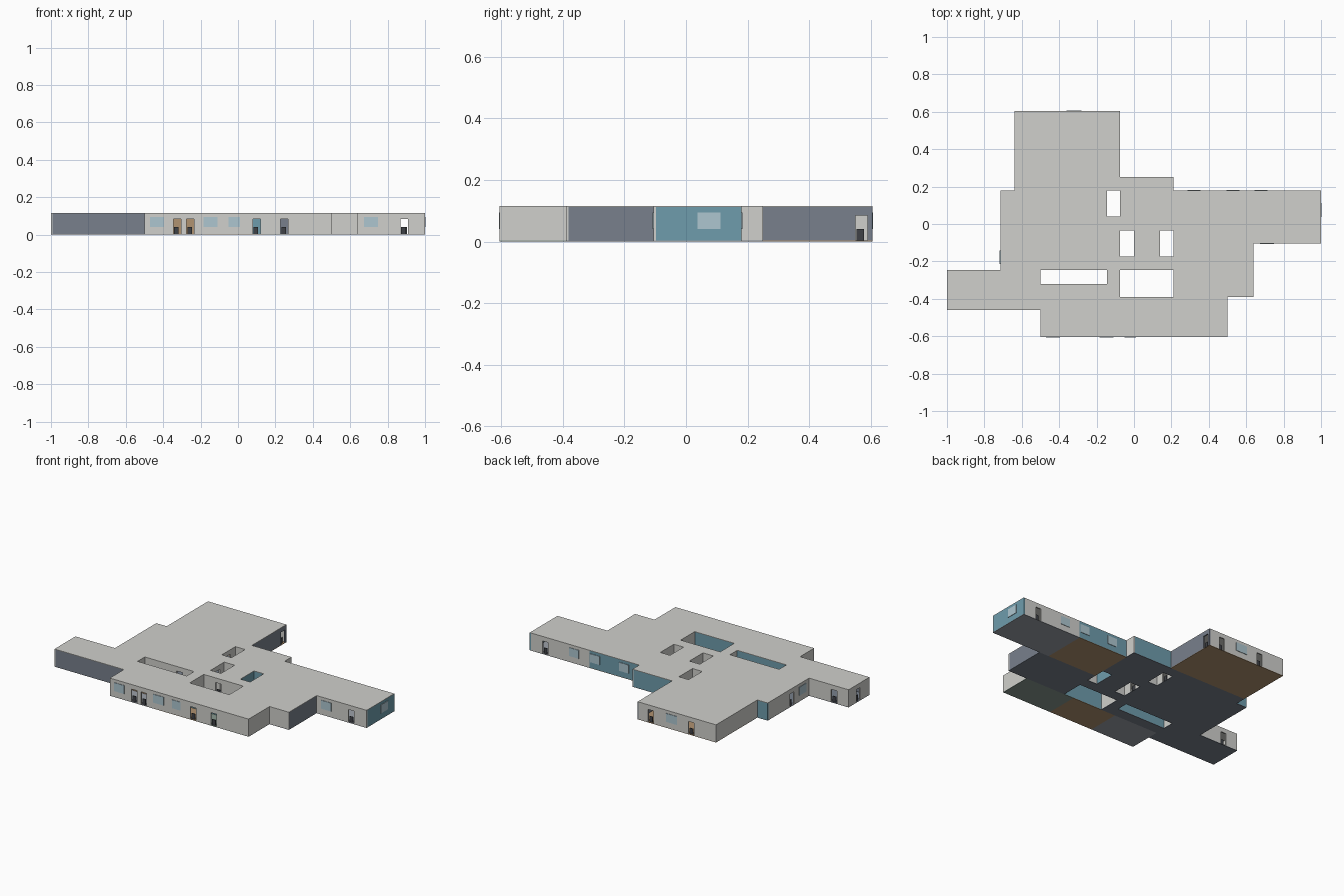
import bpy, bmesh
from mathutils import Vector, Matrix

cube = bpy.data.objects.get("Cube")
if cube:
    bpy.data.objects.remove(cube)

HEIGHT, THICK, SLAB = 0.115, 0.008, 0.003
SILL, WINDOW_TOP, DOOR_TOP, DOOR_WIDTH = 0.04, 0.095, 0.085, 0.04


def linear(c):
    c /= 255
    return c / 12.92 if c <= 0.04045 else ((c + 0.055) / 1.055) ** 2.4


def material(name, *rgb):
    mat = bpy.data.materials.new(name)
    mat.use_nodes = True
    colour = [linear(c) for c in rgb] + [1.0]
    mat.diffuse_color = colour
    bsdf = mat.node_tree.nodes["Principled BSDF"]
    bsdf.inputs["Base Color"].default_value = colour
    bsdf.inputs["Roughness"].default_value = 0.8
    return mat


GREY = material("light grey", 208, 208, 204)
SLATE = material("slate", 120, 128, 140)
TEAL = material("teal", 110, 156, 172)
GLASS = material("pale glass", 174, 198, 208)
TAN = material("tan", 176, 146, 112)
MID = material("mid grey", 156, 161, 169)
GREEN = material("grey green", 135, 152, 143)
DARK = material("charcoal", 62, 65, 70)


def finish(name, bm, *mats):
    mesh = bpy.data.meshes.new(name)
    bm.to_mesh(mesh)
    bm.free()
    for mat in mats:
        mesh.materials.append(mat)
    obj = bpy.data.objects.new(name, mesh)
    bpy.context.collection.objects.link(obj)
    return obj


def add_box(bm, a, b):
    a, b = Vector(a), Vector(b)
    size = [abs(v) for v in b - a]
    bmesh.ops.create_cube(bm, size=1, matrix=Matrix.Translation((a + b) / 2)
                          @ Matrix.Diagonal((*size, 1)))


def box(name, a, b, mat):
    bm = bmesh.new()
    add_box(bm, a, b)
    return finish(name, bm, mat)


def wall(name, p, q, mat, openings, trim):
    """Straight wall from p to q, thickened to its left, with doors and windows."""
    p, q = Vector(p), Vector(q)
    length = (q - p).length
    d = (q - p) / length
    n = Vector((-d.y, d.x))
    axis = 0 if abs(d.x) > 0.5 else 1

    def corner(s, depth, z):
        return (*(p + d * s + n * depth), z)

    bm = bmesh.new()

    def piece(s0, s1, z0, z1):
        add_box(bm, corner(s0, 0, z0), corner(s1, THICK, z1))

    at = trim
    spots = sorted((abs(c - p[axis]), w) for c, w in openings)
    for s, width in spots:
        is_door = width == 0
        half = (DOOR_WIDTH if is_door else width) / 2
        a, b = s - half, s + half
        piece(at, a, SLAB, HEIGHT - SLAB)
        piece(a, b, DOOR_TOP if is_door else WINDOW_TOP, HEIGHT - SLAB)
        if is_door:
            # low gate inside the open doorway
            box(name + "_gate", corner(a + 0.004, THICK, SLAB),
                corner(b - 0.012, THICK + 0.004, SILL), DARK)
        else:
            piece(a, b, SLAB, SILL)
            box(name + "_window", corner(a, -0.003, SILL),
                corner(b, THICK + 0.003, WINDOW_TOP), GLASS)
        at = b
    piece(at, length, SLAB, HEIGHT - SLAB)
    finish(name, bm, mat)


def ring(name, points, mats, openings):
    count = len(points)
    for i, p in enumerate(points):
        q = points[(i + 1) % count]
        before = Vector(p) - Vector(points[i - 1])
        turn = before.x * (q[1] - p[1]) - before.y * (q[0] - p[0])
        wall(f"{name}_{i + 1}", p, q, mats.get(i, GREY),
             openings.get(i, []), THICK if turn > 1e-5 else 0)


# Outer walls, counterclockwise from the front corner
outline = [(-0.5, -0.605), (0.5, -0.605), (0.5, -0.39), (0.64, -0.39),
           (0.64, -0.105), (1, -0.105), (1, 0.18), (0.57, 0.18), (0.21, 0.18),
           (0.21, 0.25), (-0.075, 0.25), (-0.075, 0.605), (-0.64, 0.605),
           (-0.64, 0.18), (-0.715, 0.18), (-0.715, -0.245), (-1, -0.245),
           (-1, -0.46), (-0.5, -0.46)]
outer_colours = {3: SLATE, 5: TEAL, 7: TEAL, 9: TEAL, 10: SLATE, 13: TEAL, 17: SLATE}
# Each opening is (position, window width), where width 0 means a door
outer_openings = {
    0: [(-0.432, 0.075), (-0.325, 0), (-0.255, 0), (-0.148, 0.075),
        (-0.02, 0.06), (0.1, 0), (0.248, 0)],
    4: [(0.71, 0.075), (0.888, 0)],
    5: [(0.075, 0.075)],
    6: [(0.888, 0), (0.68, 0.07)],
    7: [(0.53, 0.07), (0.32, 0.07)],
    10: [(0.57, 0)],
    11: [(-0.17, 0), (-0.32, 0.08), (-0.46, 0)],
    14: [(-0.07, 0), (-0.178, 0.07)],
    15: [(-0.895, 0)],
    16: [(-0.345, 0)],
}
ring("outer_wall", outline, outer_colours, outer_openings)

# Open courtyards: x range, y range, wall colours, openings (left, back, right, front)
courts = [
    (-0.145, -0.075, 0.04, 0.18, {}, {0: [(0.11, 0)]}),
    (-0.075, 0, -0.175, -0.035, {}, {0: [(-0.1, 0)]}),
    (0.14, 0.21, -0.175, -0.035, {0: TEAL, 1: TEAL}, {}),
    (-0.5, -0.145, -0.32, -0.245, {3: TEAL}, {1: [(-0.25, 0)]}),
    (-0.075, 0.21, -0.39, -0.245, {3: TEAL}, {1: [(0.03, 0)]}),
]
for number, (x0, x1, y0, y1, mats, gaps) in enumerate(courts):
    corners = [(x0, y0), (x0, y1), (x1, y1), (x1, y0)]
    ring(f"courtyard_{number + 1}_wall", corners, mats, gaps)

# Inner partitions behind the front rooms
for name, x0, x1, mat in (("left", -0.49, -0.18, TAN), ("middle", -0.18, 0.2, TEAL),
                          ("right", 0.2, 0.49, SLATE)):
    box(f"{name}_partition", (x0, -0.47, SLAB), (x1, -0.462, HEIGHT - SLAB), mat)


def inside(x, y):
    if any(c[0] < x < c[1] and c[2] < y < c[3] for c in courts):
        return False
    hit = False
    for (ax, ay), (bx, by) in zip(outline, outline[1:] + outline[:1]):
        if ax == bx and ax > x and min(ay, by) < y < max(ay, by):
            hit = not hit
    return hit


def slab(name, z, mats, rule):
    """Flat plate over the plan, leaving the courtyards open."""
    xs = sorted({p[0] for p in outline} | {v for c in courts for v in c[:2]} | {-0.18})
    ys = sorted({p[1] for p in outline} | {v for c in courts for v in c[2:4]})
    bm = bmesh.new()
    for x0, x1 in zip(xs, xs[1:]):
        for y0, y1 in zip(ys, ys[1:]):
            x, y = (x0 + x1) / 2, (y0 + y1) / 2
            if inside(x, y):
                face = bm.faces.new([bm.verts.new((*v, z)) for v in
                                     ((x0, y0), (x1, y0), (x1, y1), (x0, y1))])
                face.material_index = rule(x, y)
    bmesh.ops.remove_doubles(bm, verts=bm.verts, dist=1e-5)
    top = bmesh.ops.extrude_face_region(bm, geom=bm.faces[:], use_keep_orig=True)
    bmesh.ops.translate(bm, vec=(0, 0, SLAB), verts=[
        v for v in top["geom"] if isinstance(v, bmesh.types.BMVert)])
    bmesh.ops.recalc_face_normals(bm, faces=bm.faces)
    finish(name, bm, *mats)


def floor_colour(x, y):
    if y < -0.39 and x > -0.5:
        return 3 if x > 0.14 else 1 if x > -0.18 else 2
    if y > 0.25 or (0.21 < x < 0.57 and y > -0.105):
        return 1
    return 2 if x > 0.57 and y > -0.105 else 0


slab("floor", 0, (SLATE, TAN, MID, GREEN), floor_colour)
slab("roof", HEIGHT - SLAB, (GREY,), lambda x, y: 0)
